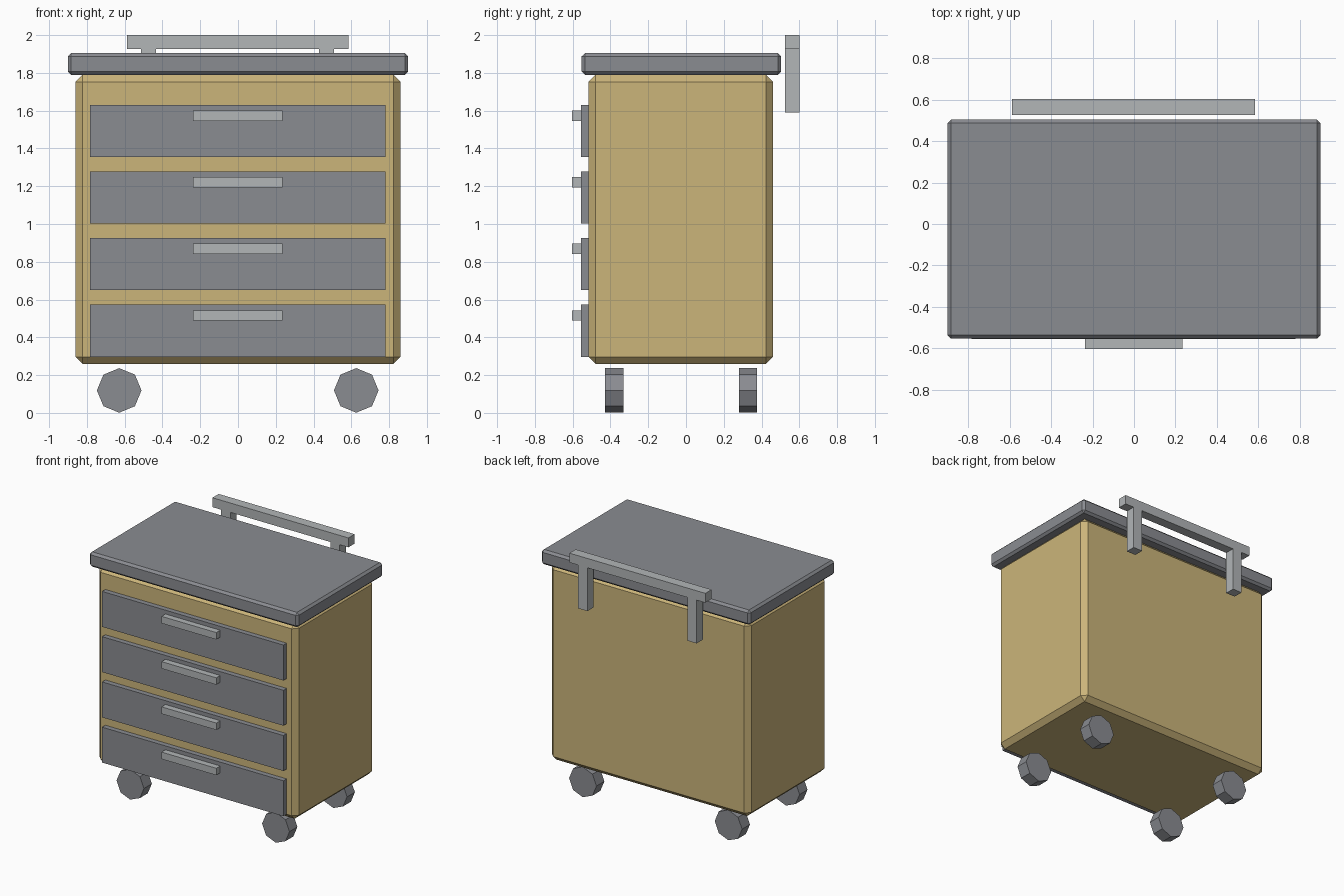
import bpy
import bmesh
import math
from mathutils import Matrix

cube = bpy.data.objects.get("Cube")
if cube:
    bpy.data.objects.remove(cube, do_unlink=True)


def make_material(name, rgb):
    mat = bpy.data.materials.new(name)
    mat.use_nodes = True
    colour = (*rgb, 1)
    mat.diffuse_color = colour
    mat.node_tree.nodes["Principled BSDF"].inputs["Base Color"].default_value = colour
    return mat


tan = make_material("tan", (0.60, 0.46, 0.195))
grey = make_material("slate grey", (0.255, 0.263, 0.285))
silver = make_material("light silver", (0.445, 0.465, 0.475))


def add_object(name, bm, mat):
    mesh = bpy.data.meshes.new(name)
    bm.to_mesh(mesh)
    bm.free()
    mesh.materials.append(mat)
    obj = bpy.data.objects.new(name, mesh)
    bpy.context.collection.objects.link(obj)
    return obj


def box(name, xs, ys, zs, mat, chamfer=0):
    """Box between pairs of limits, with optional chamfered edges."""
    bm = bmesh.new()
    spans = (xs, ys, zs)
    centre = [(a + b) / 2 for a, b in spans]
    size = [b - a for a, b in spans]
    bmesh.ops.create_cube(bm, size=1, matrix=Matrix.Translation(centre) @ Matrix.Diagonal((*size, 1)))
    obj = add_object(name, bm, mat)
    if chamfer:
        bevel = obj.modifiers.new("chamfer", 'BEVEL')
        bevel.width = chamfer
        bevel.segments = 1
    return obj


def wheel(name, x, y):
    """Eight-sided wheel with its axle along y."""
    bm = bmesh.new()
    place = Matrix.Translation((x, y, 0.119)) @ Matrix.Rotation(math.pi / 2, 4, 'X')
    bmesh.ops.create_cone(bm, cap_ends=True, segments=8, radius1=0.118,
                          radius2=0.118, depth=0.097, matrix=place)
    add_object(name, bm, grey)


# Cabinet and worktop
box("cabinet_body", (-0.86, 0.86), (-0.515, 0.46), (0.26, 1.79), tan, 0.037)
box("worktop", (-0.90, 0.90), (-0.552, 0.503), (1.79, 1.905), grey, 0.017)

# Drawers with pulls, bottom to top
for i in range(4):
    z = 0.297 + i * 0.3525
    box(f"drawer_{i + 1}", (-0.783, 0.78), (-0.555, -0.505), (z, z + 0.276), grey)
    box(f"drawer_pull_{i + 1}", (-0.237, 0.235), (-0.603, -0.55), (z + 0.192, z + 0.246), silver)

# Push rail on the back
box("rail_bar", (-0.588, 0.584), (0.525, 0.602), (1.927, 2.0), silver)
for side, x in (("right", -0.473), ("left", 0.468)):
    box(f"rail_post_{side}", (x - 0.04, x + 0.04), (0.525, 0.602), (1.59, 1.927), silver)

# Wheels
for side, x in (("right", -0.629), ("left", 0.626)):
    for end, y in (("front", -0.380), ("back", 0.328)):
        wheel(f"wheel_{end}_{side}", x, y)
